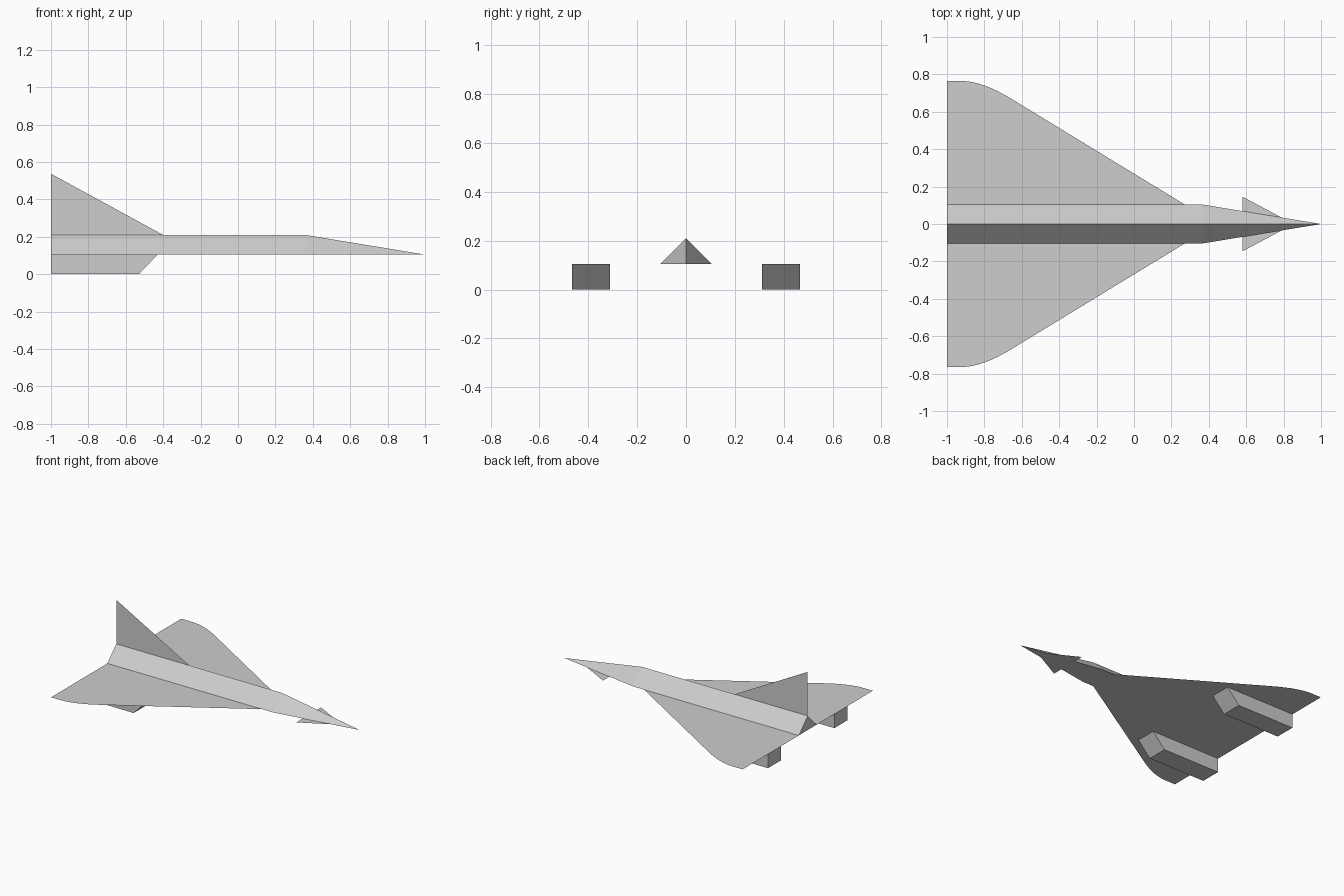
import bpy
from mathutils import Vector

cube = bpy.data.objects.get("Cube")
if cube:
    bpy.data.objects.remove(cube, do_unlink=True)

# Single flat paint
GREY = (0.61, 0.61, 0.61, 1.0)
paint = bpy.data.materials.new("light_grey_paint")
paint.use_nodes = True
paint.diffuse_color = GREY
paint.node_tree.nodes["Principled BSDF"].inputs["Base Color"].default_value = GREY

DECK = 0.105    # height of the flat wing plane
RIDGE = 0.21    # height of the fuselage spine
HALF = 0.105    # half width of the fuselage
TAIL = -1.0


def add_part(name, verts, faces):
    mesh = bpy.data.meshes.new(name)
    mesh.from_pydata([tuple(v) for v in verts], [], faces)
    mesh.materials.append(paint)
    mesh.update()
    obj = bpy.data.objects.new(name, mesh)
    bpy.context.collection.objects.link(obj)
    return obj


def add_sheet(name, outline):
    """One flat panel from its outline."""
    return add_part(name, outline, [list(range(len(outline)))])


def add_mirrored_sheet(name, outline):
    """Flat panels on both sides, both facing up."""
    for side, sign in (("left", 1), ("right", -1)):
        pts = [(x, sign * y, DECK) for x, y in outline]
        add_sheet(f"{side}_{name}", pts[::sign])


# Fuselage: triangular section running into a pointed nose
sections = [(x, y, z) for x in (TAIL, 0.36)
            for y, z in ((-HALF, DECK), (0, RIDGE), (HALF, DECK))]
add_part("fuselage", sections + [(1.0, 0, DECK)],
         [(0, 1, 2)[::-1], (0, 3, 4, 1), (1, 4, 5, 2), (0, 2, 5, 3),
          (3, 6, 4), (4, 6, 5), (3, 5, 6)])

# Delta wings: straight leading edge with a rounded tip
start, bend, end = Vector((-0.66, 0.672)), Vector((-0.812, 0.764)), Vector((-0.92, 0.764))
steps = 12
tip = []
for i in range(steps + 1):
    t = i / steps
    tip.append((1 - t) ** 2 * start + 2 * t * (1 - t) * bend + t * t * end)
add_mirrored_sheet("wing", [(TAIL, HALF), (0.27, HALF), *tip, (TAIL, 0.764)])

# Canards beside the nose
add_mirrored_sheet("canard", [(0.58, 0.069), (0.79, 0.034), (0.58, 0.146)])

# Tail fin on the spine
add_sheet("tail_fin", [(TAIL, 0, RIDGE), (-0.4, 0, RIDGE), (TAIL, 0, 0.537)])

# Engine boxes with raked intakes, closed above by the wing
for side, sign in (("left", 1), ("right", -1)):
    inner, outer = sorted((sign * 0.312, sign * 0.466))
    profile = [(TAIL, 0), (-0.53, 0), (-0.43, DECK), (TAIL, DECK)]
    verts = [(x, y, z) for y in (inner, outer) for x, z in profile]
    add_part(f"{side}_engine", verts,
             [(0, 1, 2, 3), (7, 6, 5, 4), (0, 4, 5, 1), (1, 5, 6, 2), (3, 7, 4, 0)])
